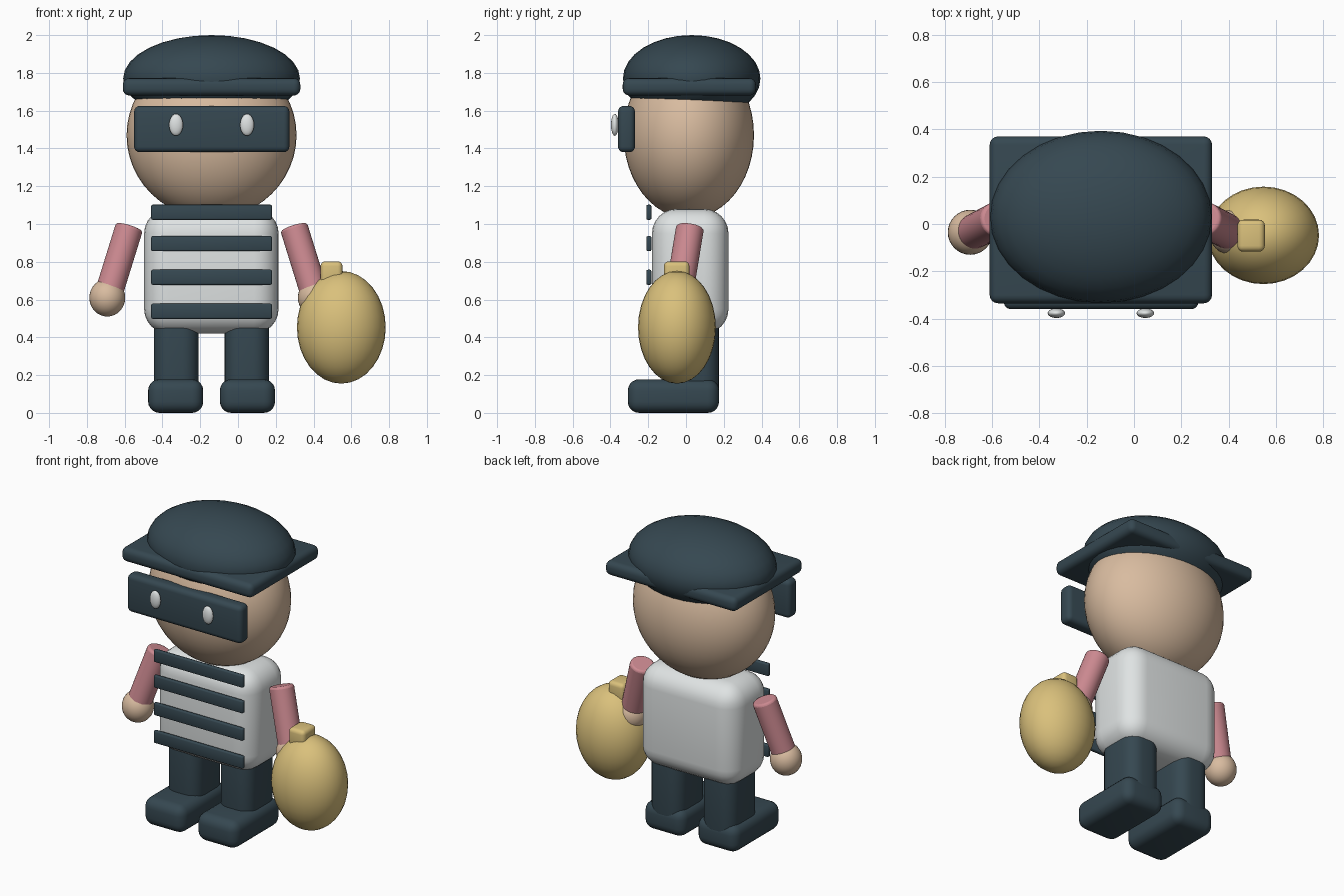
import bpy, math
from mathutils import Vector

if "Cube" in bpy.data.objects:
    bpy.data.objects.remove(bpy.data.objects["Cube"])

CX = -0.14  # body centre line


def mat(name, rgb):
    m = bpy.data.materials.new(name)
    m.diffuse_color = (*rgb, 1)
    m.use_nodes = True
    m.node_tree.nodes["Principled BSDF"].inputs["Base Color"].default_value = m.diffuse_color
    return m


navy = mat("dark slate", (0.036, 0.064, 0.082))
skin = mat("skin", (0.69, 0.50, 0.35))
pink = mat("dusty pink", (0.60, 0.25, 0.28))
gold = mat("sack gold", (0.70, 0.53, 0.20))
white = mat("off white", (0.74, 0.77, 0.77))


def finish(name, m, angle=35):
    o = bpy.context.object
    o.name = name
    o.data.materials.append(m)
    bpy.ops.object.shade_smooth_by_angle(angle=math.radians(angle))
    return o


def add_bevel(o, width, segments):
    b = o.modifiers.new("round", 'BEVEL')
    b.width, b.segments, b.limit_method = width, segments, 'ANGLE'


def box(name, lo, hi, m, bevel, segments=4):
    lo, hi = Vector(lo), Vector(hi)
    bpy.ops.mesh.primitive_cube_add(size=1, location=(lo + hi) / 2)
    bpy.context.object.scale = hi - lo
    bpy.ops.object.transform_apply(location=False, rotation=False, scale=True)
    o = finish(name, m, 100)
    add_bevel(o, bevel, segments)
    return o


def ball(name, centre, radii, m, seg=32, rings=16):
    bpy.ops.mesh.primitive_uv_sphere_add(segments=seg, ring_count=rings, location=centre)
    bpy.context.object.scale = radii
    bpy.ops.object.transform_apply(location=False, rotation=False, scale=True)
    return finish(name, m)


def rod(name, a, b, r, m):
    a, b = Vector(a), Vector(b)
    d = b - a
    bpy.ops.mesh.primitive_cylinder_add(vertices=32, radius=r, depth=d.length, location=(a + b) / 2)
    bpy.context.object.rotation_euler = d.to_track_quat('Z', 'Y').to_euler()
    o = finish(name, m)
    add_bevel(o, 0.015, 3)
    return o


# Head and cap
ball("head", (CX, 0.015, 1.47), (0.45, 0.345, 0.44), skin, 48, 24)
ball("cap_dome", (CX, 0.03, 1.77), (0.468, 0.364, 0.23), navy)
box("cap_brim", (-0.61, -0.335, 1.68), (0.33, 0.37, 1.772), navy, 0.035)

# Mask with eyes
box("mask", (-0.55, -0.36, 1.38), (0.272, -0.27, 1.625), navy, 0.03)
for side in (-1, 1):
    ball("eye", (CX + side * 0.188, -0.377, 1.525), (0.037, 0.02, 0.058), white, 24, 12)

# Shirt with front stripes
box("torso", (-0.497, -0.18, 0.42), (0.215, 0.225, 1.08), white, 0.13, 6)
for z in (0.538, 0.718, 0.896, 1.062):
    box("shirt_stripe", (-0.46, -0.21, z - 0.04), (0.18, -0.183, z + 0.04), navy, 0.008, 2)

# Limbs on both sides
for side in (-1, 1):
    rod("arm", (CX + side * 0.435, 0.022, 0.985), (CX + side * 0.542, -0.035, 0.64), 0.074, pink)
    ball("hand", (CX + side * 0.552, -0.035, 0.61), (0.095, 0.095, 0.1), skin)
    x = CX + side * 0.187
    box("leg", (x - 0.118, -0.13, 0.05), (x + 0.118, 0.174, 0.62), navy, 0.085, 6)
    x = CX + side * 0.19
    box("foot", (x - 0.146, -0.308, 0), (x + 0.146, 0.175, 0.178), navy, 0.06, 5)

# Loot sack with tied neck
ball("sack", (0.547, -0.048, 0.453), (0.235, 0.206, 0.298), gold)
box("sack_knot", (0.437, -0.117, 0.68), (0.553, 0.018, 0.802), gold, 0.025)
